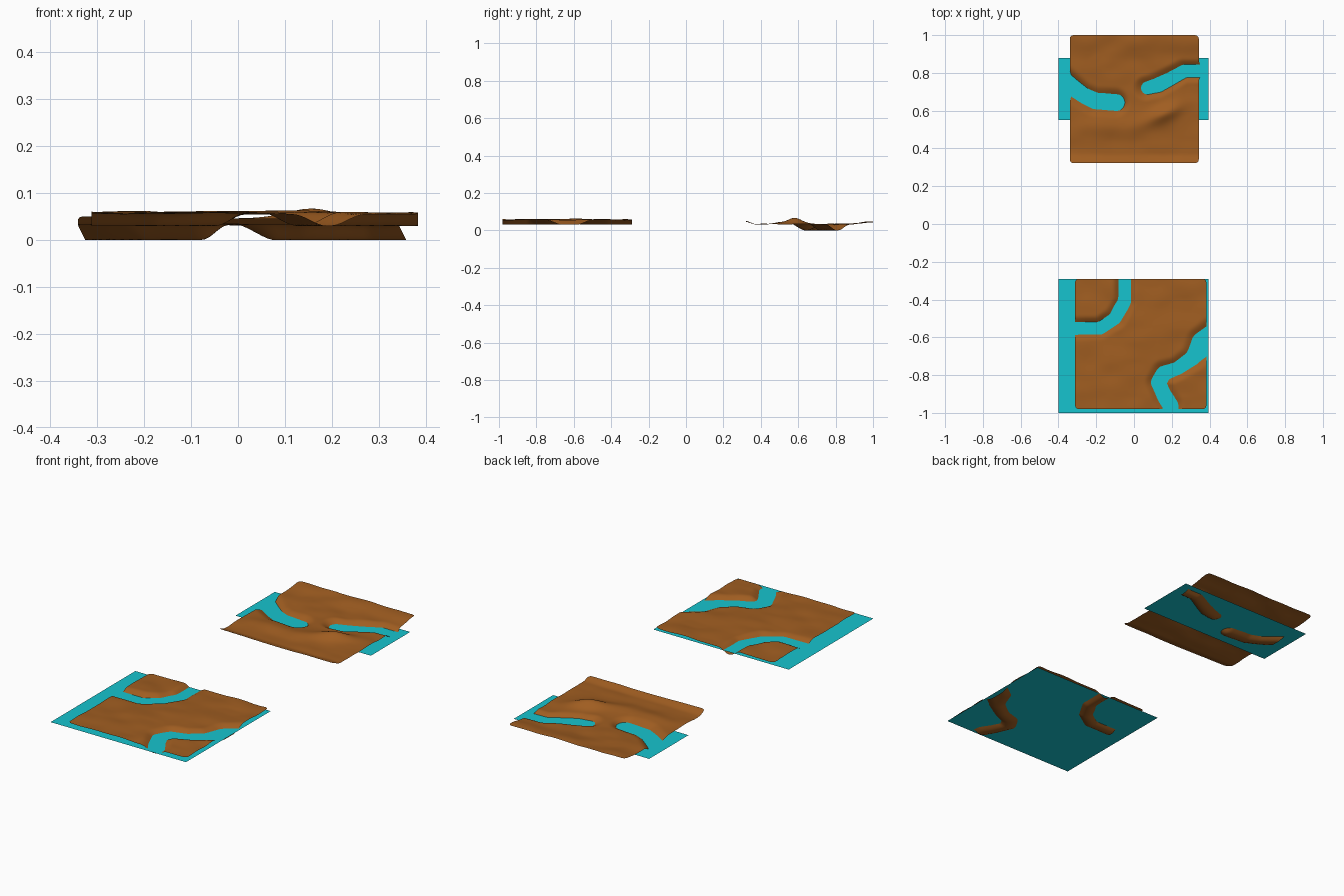
import bpy, bmesh, math
from mathutils import Vector, noise

if "Cube" in bpy.data.objects:
    bpy.data.objects.remove(bpy.data.objects["Cube"])


def material(name, rgb):
    m = bpy.data.materials.new(name)
    m.diffuse_color = (*rgb, 1)
    m.use_nodes = True
    m.node_tree.nodes["Principled BSDF"].inputs["Base Color"].default_value = m.diffuse_color
    return m


EARTH = material("earth", (0.35, 0.11, 0.015))
WATER = material("water", (0.008, 0.55, 0.62))


def smooth(t):
    t = max(0.0, min(1.0, t))
    return t * t * (3 - 2 * t)


def channel(p, river):
    """1 on the river bed, 0 on the plain; river points are (x, y, half width)."""
    best = 0.0
    for a, b in zip(river, river[1:]):
        pa, ab = p - Vector(a[:2]), Vector(b[:2]) - Vector(a[:2])
        t = max(0.0, min(1.0, pa.dot(ab) / ab.dot(ab)))
        hw = a[2] + (b[2] - a[2]) * t
        d = (pa - ab * t).length - hw
        inner = min(0.045, hw * 0.9)
        best = max(best, 1 - smooth((d + inner) / (inner + 0.035)))
    return best


def bump(x, y, cx, cy, rx, ry, angle=0.0):
    c, s = math.cos(angle), math.sin(angle)
    u, v = (x - cx) * c + (y - cy) * s, (y - cy) * c - (x - cx) * s
    return math.exp(-(u / rx) ** 2 - (v / ry) ** 2)


def terrain(name, x0, x1, y0, y1, base, bed, rivers, relief, lean=0.0, n=72):
    bm = bmesh.new()
    bmesh.ops.create_grid(bm, x_segments=n, y_segments=n, size=0.5)
    cx, cy, hx, hy, r = (x0 + x1) / 2, (y0 + y1) / 2, (x1 - x0) / 2, (y1 - y0) / 2, 0.02
    for v in bm.verts:
        x, y = cx + v.co.x * 2 * hx, cy + v.co.y * 2 * hy
        # rounded tile corners
        ox, oy = abs(x - cx) - (hx - r), abs(y - cy) - (hy - r)
        if ox > 0 and oy > 0 and math.hypot(ox, oy) > r:
            k = r / math.hypot(ox, oy)
            x = cx + math.copysign(hx - r + ox * k, x - cx)
            y = cy + math.copysign(hy - r + oy * k, y - cy)
        f = max(channel(Vector((x, y)), rv) for rv in rivers)
        wave = 0.5 + noise.noise(Vector((x * 8, y * 11, base * 100)))
        z = base + max(0.0, wave) * 0.006 + relief(x, y)
        z += (bed - z) * f
        v.co = (x + lean * max(0.0, base - z), y, z)
    finish(bm, name, EARTH)


def water(name, x0, x1, y0, y1, z):
    bm = bmesh.new()
    bm.faces.new([bm.verts.new(c) for c in
                  ((x0, y0, z), (x1, y0, z), (x1, y1, z), (x0, y1, z))])
    finish(bm, name, WATER)


def finish(bm, name, mat):
    me = bpy.data.meshes.new(name)
    for f in bm.faces:
        f.smooth = True
    bm.to_mesh(me)
    bm.free()
    me.materials.append(mat)
    bpy.context.collection.objects.link(bpy.data.objects.new(name, me))


# back tile: two river ends facing each other
river_ends = [
    [(-0.42, 0.79, 0.06), (-0.35, 0.735, 0.055), (-0.27, 0.68, 0.045),
     (-0.21, 0.65, 0.05), (-0.10, 0.643, 0.05)],
    [(0.40, 0.81, 0.032), (0.26, 0.81, 0.032), (0.18, 0.765, 0.036),
     (0.12, 0.735, 0.04), (0.065, 0.72, 0.036)],
]


def back_relief(x, y):
    return (0.016 * smooth((0.375 - y) / 0.06)
            + 0.03 * bump(x, y, 0.16, 0.585, 0.10, 0.04, 0.4)
            + 0.012 * bump(x, y, -0.05, 0.52, 0.25, 0.05)
            + 0.012 * smooth((y - 0.86) / 0.14)
            + 0.006 * bump(x, y, -0.2, 0.86, 0.12, 0.05))


terrain("river_end_terrain", -0.34, 0.343, 0.322, 1.0, 0.03, 0.0,
        river_ends, back_relief, lean=0.5)
water("river_end_water", -0.40, 0.395, 0.55, 0.88, 0.016)

# front tile: two river bends around opposite corners
river_bends = [
    [(-0.05, -0.24, 0.031), (-0.05, -0.41, 0.031), (-0.10, -0.50, 0.034),
     (-0.18, -0.55, 0.031), (-0.36, -0.552, 0.03)],
    [(0.44, -0.58, 0.075), (0.37, -0.63, 0.07), (0.31, -0.71, 0.045),
     (0.23, -0.765, 0.035), (0.16, -0.79, 0.045), (0.13, -0.84, 0.042),
     (0.16, -0.91, 0.042), (0.193, -0.96, 0.044), (0.195, -1.03, 0.044)],
]


def front_relief(x, y):
    return (0.004 * bump(x, y, 0.0, -0.62, 0.2, 0.08, 0.5)
            + 0.004 * bump(x, y, -0.15, -0.85, 0.12, 0.06))


terrain("river_bend_terrain", -0.312, 0.383, -0.98, -0.29, 0.054, 0.03,
        river_bends, front_relief)
water("river_bend_water", -0.40, 0.395, -1.0, -0.29, 0.043)
